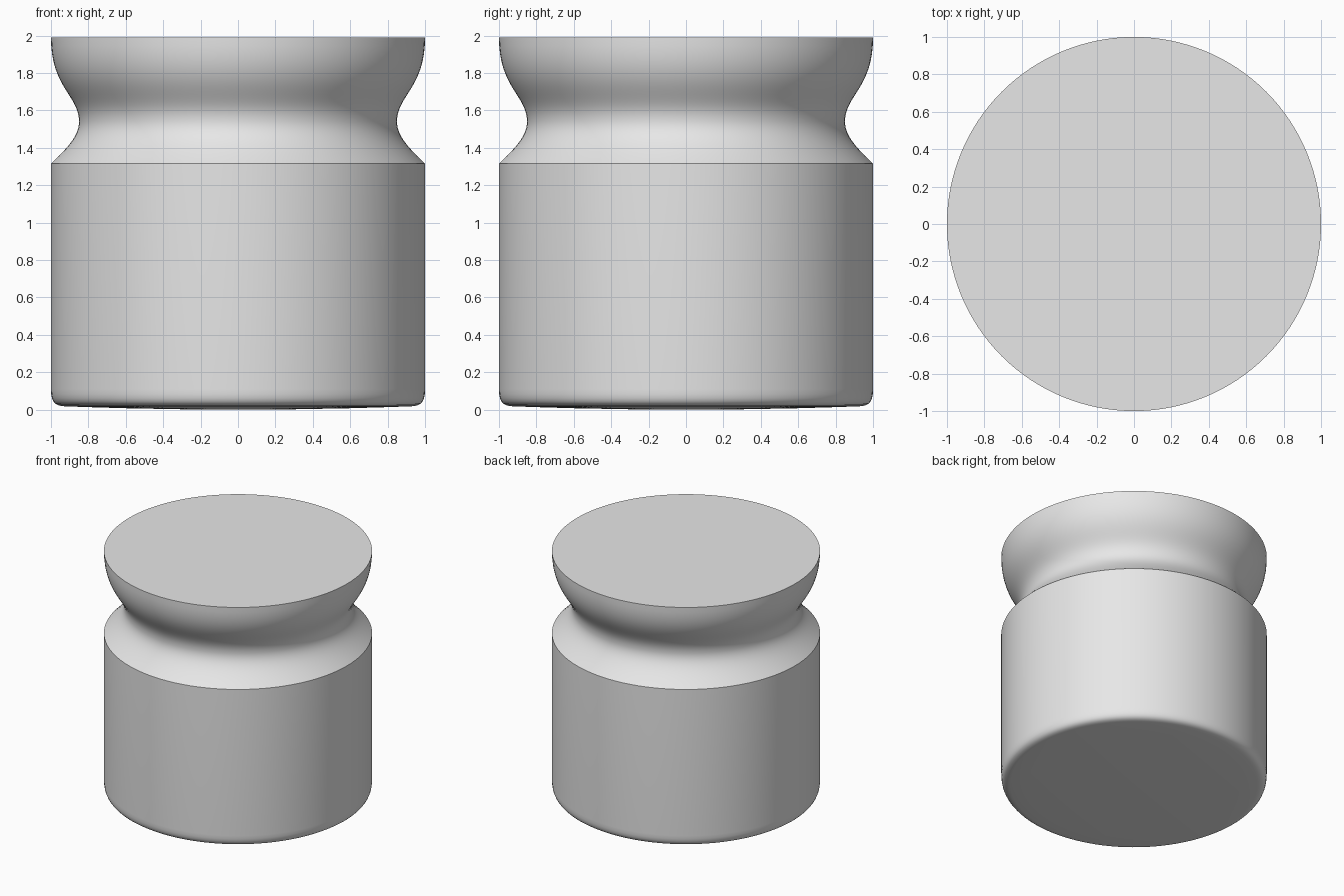
import bpy
import bmesh
import math
from mathutils import Vector
from mathutils.geometry import interpolate_bezier

cube = bpy.data.objects.get("Cube")
if cube:
    bpy.data.objects.remove(cube, do_unlink=True)


def curve(a, b, c, d, steps):
    """Points of one bezier arc in the (radius, height) plane."""
    pts = [Vector((r, 0, z)) for r, z in (a, b, c, d)]
    return interpolate_bezier(*pts, steps)


# Outline: domed base, rounded lower rim, straight wall, waisted neck, flared lip
rim = curve((0.93, 0.018), (0.98, 0.022), (1, 0.04), (1, 0.11), 8)
dome = [Vector((r, 0, 0.018 * (r / 0.93) ** 2)) for r in (0, 0.3, 0.6, 0.8)]
shoulder = curve((1, 1.315), (0.9, 1.41), (0.85, 1.47), (0.85, 1.54), 14)
lip = curve((0.85, 1.54), (0.85, 1.68), (1, 1.72), (1, 1.99), 18)
outline = dome + rim + shoulder + lip[1:] + [Vector((0, 0, 1.99))]

# Turn the outline around the vertical axis
bm = bmesh.new()
verts = [bm.verts.new(p) for p in outline]
edges = [bm.edges.new(pair) for pair in zip(verts, verts[1:])]
bmesh.ops.spin(bm, geom=verts + edges, cent=(0, 0, 0), axis=(0, 0, 1),
               angle=math.tau, steps=128, use_merge=True)
bmesh.ops.remove_doubles(bm, verts=bm.verts, dist=0.0001)
bmesh.ops.recalc_face_normals(bm, faces=bm.faces)
mesh = bpy.data.meshes.new("grooved_cylinder")
bm.to_mesh(mesh)
bm.free()

body = bpy.data.objects.new("grooved_cylinder", mesh)
bpy.context.collection.objects.link(body)

# Plain grey finish
grey = bpy.data.materials.new("light_grey")
grey.use_nodes = True
grey.diffuse_color = (0.8, 0.8, 0.8, 1)
grey.node_tree.nodes["Principled BSDF"].inputs["Base Color"].default_value = (0.8, 0.8, 0.8, 1)
mesh.materials.append(grey)

# Smooth walls with crisp shoulder and top edges
bpy.ops.object.select_all(action="DESELECT")
body.select_set(True)
bpy.context.view_layer.objects.active = body
bpy.ops.object.shade_smooth_by_angle(angle=math.radians(35))
